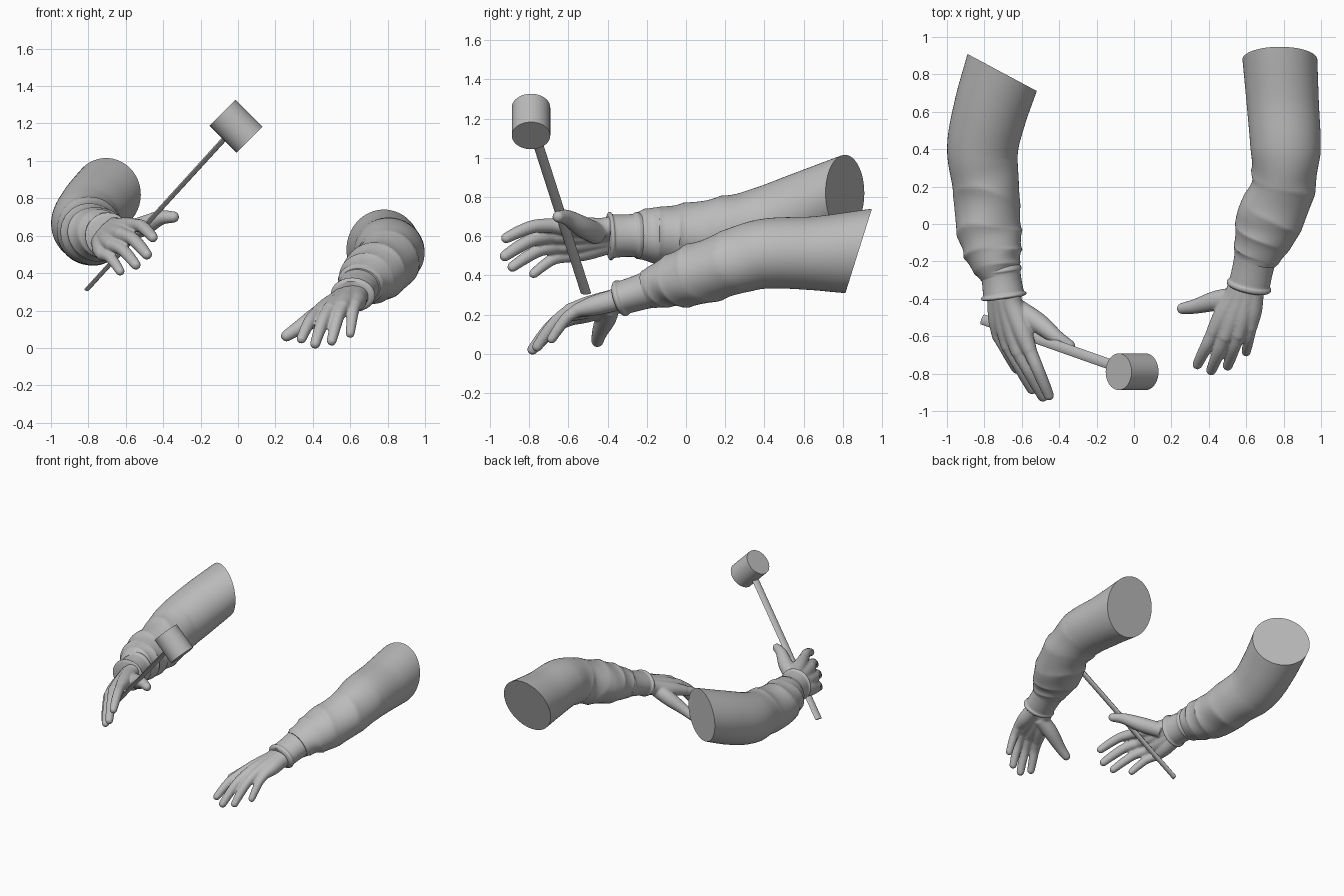
import bpy, bmesh, math
from mathutils import Vector

if "Cube" in bpy.data.objects:
    bpy.data.objects.remove(bpy.data.objects["Cube"])

grey = bpy.data.materials.new("plain_grey")
grey.diffuse_color = (0.5, 0.5, 0.5, 1)
grey.use_nodes = True
grey.node_tree.nodes["Principled BSDF"].inputs["Base Color"].default_value = grey.diffuse_color


def spline(pts, t):
    """Catmull-Rom through tuples, t in 0..1"""
    n = len(pts) - 1
    i = min(int(t * n), n - 1)
    u = t * n - i
    out = []
    for k in range(len(pts[0])):
        b, c = pts[i][k], pts[i + 1][k]
        a = pts[i - 1][k] if i > 0 else 2 * b - c
        d = pts[i + 2][k] if i + 2 <= n else 2 * c - b
        out.append(0.5 * (2 * b + (c - a) * u + (2 * a - 5 * b + 4 * c - d) * u * u
                          + (3 * b - a - 3 * c + d) * u ** 3))
    return out


def tube(bm, pts, rings=16, segs=16, fold=None, start=None, round_tip=False):
    """Loft ellipses along points (x, y, z, side radius, up radius)"""
    loops = []
    for r in range(rings + 1):
        t = r / rings
        p = spline(pts, t)
        a, b = spline(pts, max(t - .01, 0)), spline(pts, min(t + .01, 1))
        T = (Vector(b[:3]) - Vector(a[:3])).normalized()
        if start:
            w = max(0, 1 - t / .33)
            T = T.lerp(Vector(start).normalized(), w).normalized()
        S = T.cross(Vector((0, 0, 1))).normalized()
        U = S.cross(T)
        loop = []
        for s in range(segs):
            th = 2 * math.pi * s / segs
            k = 1 + (fold(t, th) if fold else 0)
            loop.append(bm.verts.new(Vector(p[:3]) + S * math.cos(th) * p[3] * k + U * math.sin(th) * p[4] * k))
        loops.append(loop)
    if round_tip:
        p = spline(pts, 1)
        for a in (.35, .7, 1.05, 1.35):
            loops.append([bm.verts.new(Vector(p[:3]) + (v.co - Vector(p[:3])) * math.cos(a)
                          + T * p[3] * math.sin(a)) for v in loop])
    for l0, l1 in zip(loops, loops[1:]):
        for s in range(segs):
            bm.faces.new((l0[s], l0[(s + 1) % segs], l1[(s + 1) % segs], l1[s]))
    bm.faces.new(loops[0][::-1])
    bm.faces.new(loops[-1])


def finish(bm, name, remesh=False):
    bmesh.ops.recalc_face_normals(bm, faces=bm.faces)
    me = bpy.data.meshes.new(name)
    bm.to_mesh(me)
    bm.free()
    me.materials.append(grey)
    ob = bpy.data.objects.new(name, me)
    bpy.context.collection.objects.link(ob)
    bpy.ops.object.select_all(action='DESELECT')
    ob.select_set(True)
    bpy.context.view_layer.objects.active = ob
    if remesh:
        m = ob.modifiers.new("fuse", 'REMESH')
        m.mode = 'VOXEL'
        m.voxel_size = .007
        m.use_smooth_shade = True
        m = ob.modifiers.new("soften", 'SMOOTH')
        m.factor = .5
        m.iterations = 5
    else:
        bpy.ops.object.shade_smooth_by_angle(angle=math.radians(38))
    return ob


def folds(seed):
    """Cloth wrinkles that gather between elbow and cuff"""
    def f(t, th):
        w = max(0, min(1, (t - .3) / .15)) * max(0, min(1, (1.02 - t) / .08))
        ph = 2 * math.pi * 6.5 * t + 1.5 * math.sin(th + seed) + .8 * math.sin(2 * th - seed)
        ridge = 1 - 2 * abs(math.sin(ph / 2)) ** .8
        return w * (.035 * ridge * (.7 + .5 * math.sin(th * 2 + seed * 2 + t * 9))
                    + .012 * math.sin(3 * th + 17 * t + seed))
    return f


def arm(side, sleeve, start, cuff, wrist, fingers, thumb, seed):
    # wrinkled sleeve
    bm = bmesh.new()
    tube(bm, sleeve, 90, 64, folds(seed), start)
    finish(bm, side + "_sleeve")
    # cuff with a rolled edge
    bm = bmesh.new()
    a, b = cuff
    def along(u, k):
        p = [a[i] + (b[i] - a[i]) * u for i in range(5)]
        return (*p[:3], p[3] * k, p[4] * k)
    tube(bm, [along(u, k) for u, k in ((-.15, 1.02), (0, 1.08), (.12, 1), (.4, .97), (.7, .98),
                                       (.84, 1), (.9, 1.08), (.97, 1.08), (1.02, .95))], 48, 40)
    finish(bm, side + "_cuff")
    # hand: palm bones and fingers fused together
    bm = bmesh.new()
    w = Vector(wrist)
    mid = sum((Vector(f[0]) for f in fingers), Vector()) / 4
    back = (w - mid).normalized()
    for i, (kn, tip, r) in enumerate(fingers):
        k, t = Vector(kn), Vector(tip)
        base = w + (k - mid) * .5
        rw = .056
        tube(bm, [(*(base + back * .06), rw, rw), (*base, rw, rw),
                  (*base.lerp(k, .55), .053, .052), (*k, r * 1.22, r * 1.22)], 14, 16, round_tip=True)
        d = (t - k).normalized()
        t = t - d * r * .8
        arch = Vector((0, 0, .022))
        tube(bm, [(*k, r * 1.15, r * 1.15), (*(k.lerp(t, .4) + arch), r * 1.04, r * 1.04),
                  (*(k.lerp(t, .72) + arch * .7), r * .97, r * .97), (*t, r * .84, r * .84)],
             16, 16, round_tip=True)
    tube(bm, [(*p, r, r) for p, r in zip(thumb, (.055, .054, .04, .031))], 18, 16, round_tip=True)
    finish(bm, side + "_hand", True)


# Arm holding the mallet
arm("right",
    [(-.705, .81, .82, .21, .195), (-.77, .6, .735, .2, .195), (-.81, .4, .665, .19, .188),
     (-.79, .2, .625, .178, .178), (-.78, 0, .605, .175, .163), (-.757, -.12, .605, .162, .148),
     (-.738, -.2, .605, .14, .135), (-.715, -.27, .605, .108, .108)],
    (-.47, -.88, 0),
    ((-.715, -.25, .605, .107, .11), (-.695, -.395, .6, .112, .113)),
    (-.69, -.43, .6),
    [((-.56, -.67, .655), (-.445, -.94, .585), .033), ((-.62, -.68, .605), (-.475, -.945, .49), .034),
     ((-.675, -.65, .55), (-.535, -.905, .435), .032), ((-.725, -.60, .50), (-.62, -.795, .4), .029)],
    [(-.63, -.45, .61), (-.51, -.53, .65), (-.415, -.605, .695), (-.345, -.65, .7)], 0.6)

# Empty reaching arm
arm("left",
    [(.78, .88, .525, .2, .225), (.795, .65, .515, .193, .19), (.81, .4, .51, .187, .178),
     (.795, .2, .455, .172, .165), (.725, .02, .395, .178, .155), (.68, -.1, .36, .15, .125),
     (.65, -.19, .33, .115, .1)],
    (0, -.955, .3),
    ((.655, -.15, .34, .115, .1), (.612, -.345, .28, .11, .085)),
    (.59, -.38, .265),
    [((.425, -.575, .185), (.33, -.77, .035), .032), ((.49, -.6, .205), (.405, -.8, .005), .033),
     ((.56, -.59, .22), (.495, -.775, .02), .032), ((.625, -.55, .225), (.597, -.70, .06), .029)],
    [(.555, -.39, .245), (.44, -.41, .18), (.33, -.44, .11), (.26, -.452, .065)], 2.3)

# Mallet handle: flattened tapering shaft
bm = bmesh.new()
tube(bm, [(-.81, -.51, .31, .028, .01), (-.03, -.785, 1.165, .028, .013)], 1, 8)
finish(bm, "mallet_handle")

# Mallet head: short cylinder set across the handle
bm = bmesh.new()
h = .072
tube(bm, [(-.01 - h, -.79, 1.185 + h, .098, .098), (-.01 + h, -.79, 1.185 - h, .098, .098)], 1, 40)
finish(bm, "mallet_head")
